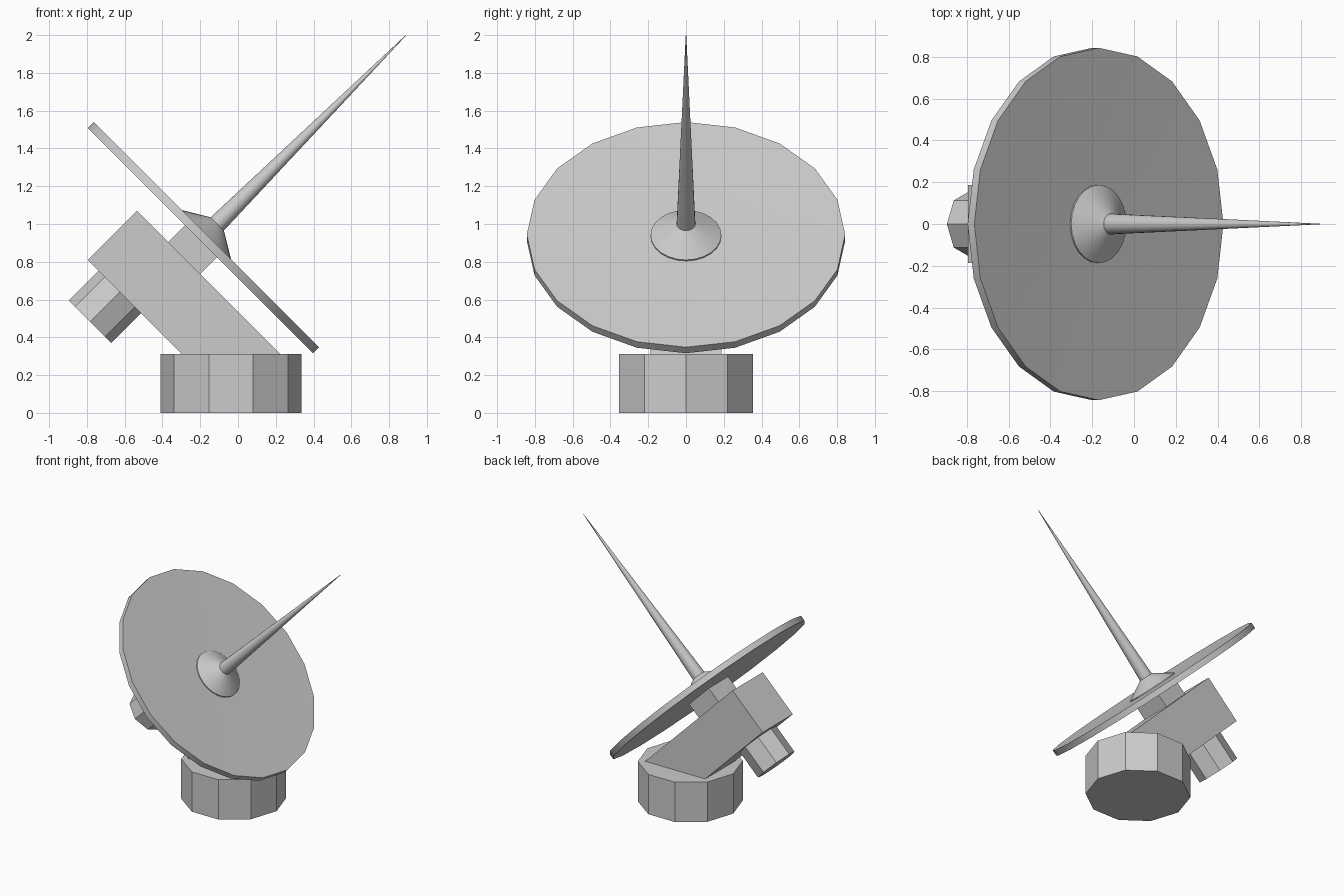
import bpy, math
from mathutils import Vector

if "Cube" in bpy.data.objects:
    bpy.data.objects.remove(bpy.data.objects["Cube"])

AXIS = Vector((1, 0, 1)).normalized()    # pointing direction of the dish
UP = Vector((-1, 0, 1)).normalized()     # steepest direction in the dish plane
SIDE = Vector((0, 1, 0))


def make(name, verts, faces, smooth=False):
    me = bpy.data.meshes.new(name)
    me.from_pydata([tuple(v) for v in verts], [], faces)
    me.update()
    ob = bpy.data.objects.new(name, me)
    bpy.context.collection.objects.link(ob)
    bpy.context.view_layer.objects.active = ob
    ob.select_set(True)
    bpy.ops.object.mode_set(mode='EDIT')
    bpy.ops.mesh.select_all(action='SELECT')
    bpy.ops.mesh.normals_make_consistent(inside=False)
    bpy.ops.object.mode_set(mode='OBJECT')
    if smooth:
        bpy.ops.object.shade_smooth_by_angle(angle=math.radians(30))
    ob.select_set(False)
    return ob


def turned(name, origin, profile, n, axis=AXIS, u=UP, v=SIDE, smooth=False):
    """Capped n-sided lathe; profile is (radius, distance along axis)."""
    verts = []
    for r, h in profile:
        for i in range(n):
            a = math.tau * i / n
            verts.append(Vector(origin) + axis * h
                         + (u * math.cos(a) + v * math.sin(a)) * r)
    faces = [(k * n + i, k * n + (i + 1) % n,
              (k + 1) * n + (i + 1) % n, (k + 1) * n + i)
             for k in range(len(profile) - 1) for i in range(n)]
    last = (len(profile) - 1) * n
    faces += [tuple(range(n)), tuple(range(last, last + n))]
    return make(name, verts, faces, smooth)


def extruded(name, outline, half):
    """XZ outline extruded to both sides in y."""
    n = len(outline)
    verts = [(x, s * half, z) for s in (-1, 1) for x, z in outline]
    faces = [(i, (i + 1) % n, n + (i + 1) % n, n + i) for i in range(n)]
    faces += [tuple(range(n)), tuple(range(n, 2 * n))]
    return make(name, verts, faces)


# ten-sided foot
turned("base", (-0.037, 0, 0), [(0.373, 0), (0.373, 0.312)], 10,
       Vector((0, 0, 1)), Vector((1, 0, 0)), SIDE)

# slanted arm and the block joining it to the dish
extruded("arm", [(-0.795, 0.81), (-0.535, 1.07), (0.225, 0.31), (-0.295, 0.31)], 0.187)
extruded("dish_mount", [(-0.38, 0.895), (-0.265, 1.01), (-0.095, 0.84), (-0.21, 0.725)], 0.12)

# octagonal motor housing behind the arm
turned("motor", (-0.783, 0, 0.483), [(0.159, 0), (0.159, 0.225)], 8)

# dish plate with a very slight hollow
turned("dish", (-0.2, 0, 0.912),
       [(0.843, 0), (0.843, 0.045), (0.5, 0.038), (0.15, 0.035)], 20, smooth=True)

# feed horn collar and antenna spike
turned("collar", (-0.168, 0, 0.942), [(0.187, -0.008), (0.187, 0), (0.05, 0.082)], 24, smooth=True)
turned("spike", (-0.112, 0, 0.998), [(0.05, -0.01), (0.0015, 1.415)], 20, smooth=True)
